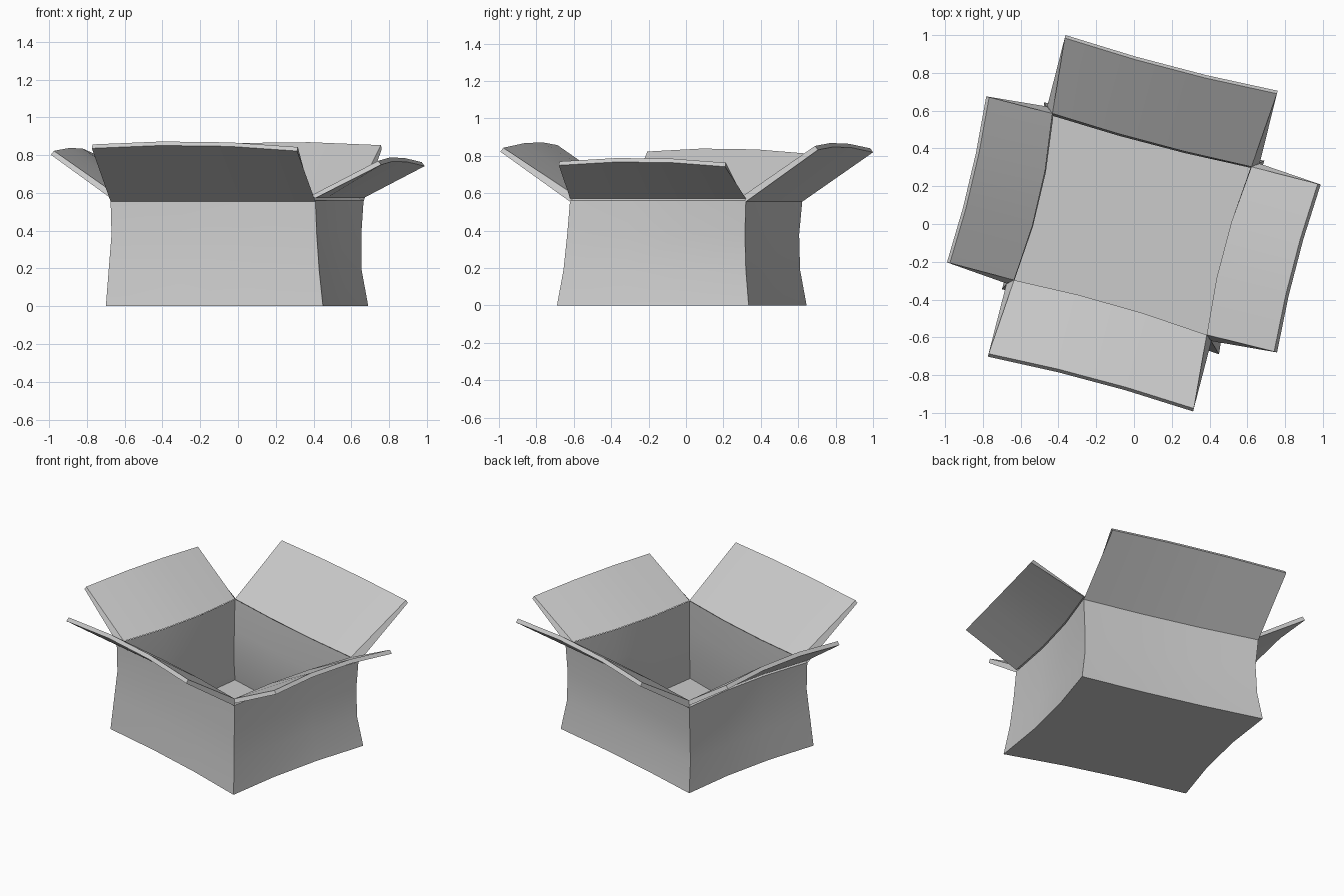
import bpy, bmesh
from mathutils import Vector

if "Cube" in bpy.data.objects:
    bpy.data.objects.remove(bpy.data.objects["Cube"])

SEG = 3


def bowed_edge(a, b, bow, lift=0.0):
    """Points from a to b (counter-clockwise), bowed inward and upward."""
    a, b = Vector(a), Vector(b)
    d = (b - a).normalized()
    inward = Vector((-d.y, d.x, 0)).normalized()
    pts = []
    for i in range(SEG + 1):
        t = i / SEG
        w = 4.5 * t * (1 - t)
        pts.append(a.lerp(b, t) + inward * bow * w + Vector((0, 0, lift * w)))
    return pts


def finish(name, bm):
    bmesh.ops.recalc_face_normals(bm, faces=bm.faces[:])
    mesh = bpy.data.meshes.new(name)
    bm.to_mesh(mesh)
    bm.free()
    ob = bpy.data.objects.new(name, mesh)
    bpy.context.collection.objects.link(ob)
    bpy.ops.object.select_all(action='DESELECT')
    ob.select_set(True)
    bpy.context.view_layer.objects.active = ob
    bpy.ops.object.shade_smooth_by_angle(angle=0.5)
    return ob


BOWS = (0.018, 0.027, 0.013, 0.03)  # front, right, back, left


def ring(corners, z):
    pts = []
    for i in range(4):
        a, b = corners[i], corners[(i + 1) % 4]
        pts += bowed_edge((*a, z), (*b, z), BOWS[i])[:-1]
    return pts


# Wall corners, in order front-left, front-right, back-right, back-left
levels = [
    (0.00, [(-0.70, -0.345), (0.45, -0.69), (0.69, 0.335), (-0.475, 0.645)]),
    (0.19, [(-0.685, -0.33), (0.43, -0.655), (0.655, 0.32), (-0.46, 0.61)]),
    (0.38, [(-0.67, -0.315), (0.417, -0.635), (0.653, 0.315), (-0.452, 0.605)]),
    (0.56, [(-0.675, -0.315), (0.41, -0.62), (0.665, 0.32), (-0.46, 0.622)]),
]
inner_top = [(-0.635, -0.297), (0.385, -0.587), (0.622, 0.303), (-0.432, 0.585)]

# Box body: outer walls, rim, inner walls, floor
rings = [ring(c, z) for z, c in levels]
rings.append(ring(inner_top, 0.583))
for z, c in reversed(levels[:3]):
    rings.append(ring([(x * 0.945, y * 0.945) for x, y in c], max(z, 0.03)))
bm = bmesh.new()
loops = [[bm.verts.new(p) for p in r] for r in rings]
n = len(loops[0])
for lo, hi in zip(loops, loops[1:]):
    for i in range(n):
        j = (i + 1) % n
        bm.faces.new((lo[i], lo[j], hi[j], hi[i]))
bm.faces.new(loops[0][::-1])
bm.faces.new(loops[-1])
finish("box_body", bm)

# Flaps: name, two upper tip corners (counter-clockwise), hinge height
flaps = [
    ("front_flap", (-0.77, -0.687, 0.857), (0.317, -0.977, 0.843), 0.555),
    ("right_flap", (0.742, -0.676, 0.77), (0.973, 0.213, 0.763), 0.573),
    ("back_flap", (0.757, 0.69, 0.853), (-0.367, 0.985, 0.84), 0.555),
    ("left_flap", (-0.767, 0.672, 0.81), (-0.975, -0.207, 0.823), 0.573),
]
outer_top = levels[-1][1]
for i, (name, a, b, hz) in enumerate(flaps):
    k = (i + 1) % 4
    d = (Vector(b) - Vector(a)).normalized()
    drop = Vector((d.y, -d.x, 0)) * 0.016 - Vector((0, 0, 0.021))
    tip = bowed_edge(a, b, 0.016, 0.02)
    strips = [
        bowed_edge((*inner_top[i], 0.585), (*inner_top[k], 0.585), BOWS[i]),
        tip,
        [p + drop for p in tip],
        bowed_edge((*outer_top[i], hz), (*outer_top[k], hz), BOWS[i]),
    ]
    bm = bmesh.new()
    rows = [[bm.verts.new(p) for p in s] for s in strips]
    for r in range(4):
        p, q = rows[r], rows[(r + 1) % 4]
        for s in range(SEG):
            bm.faces.new((p[s], p[s + 1], q[s + 1], q[s]))
    for e in (0, SEG):
        bm.faces.new([r[e] for r in rows])
    finish(name, bm)
